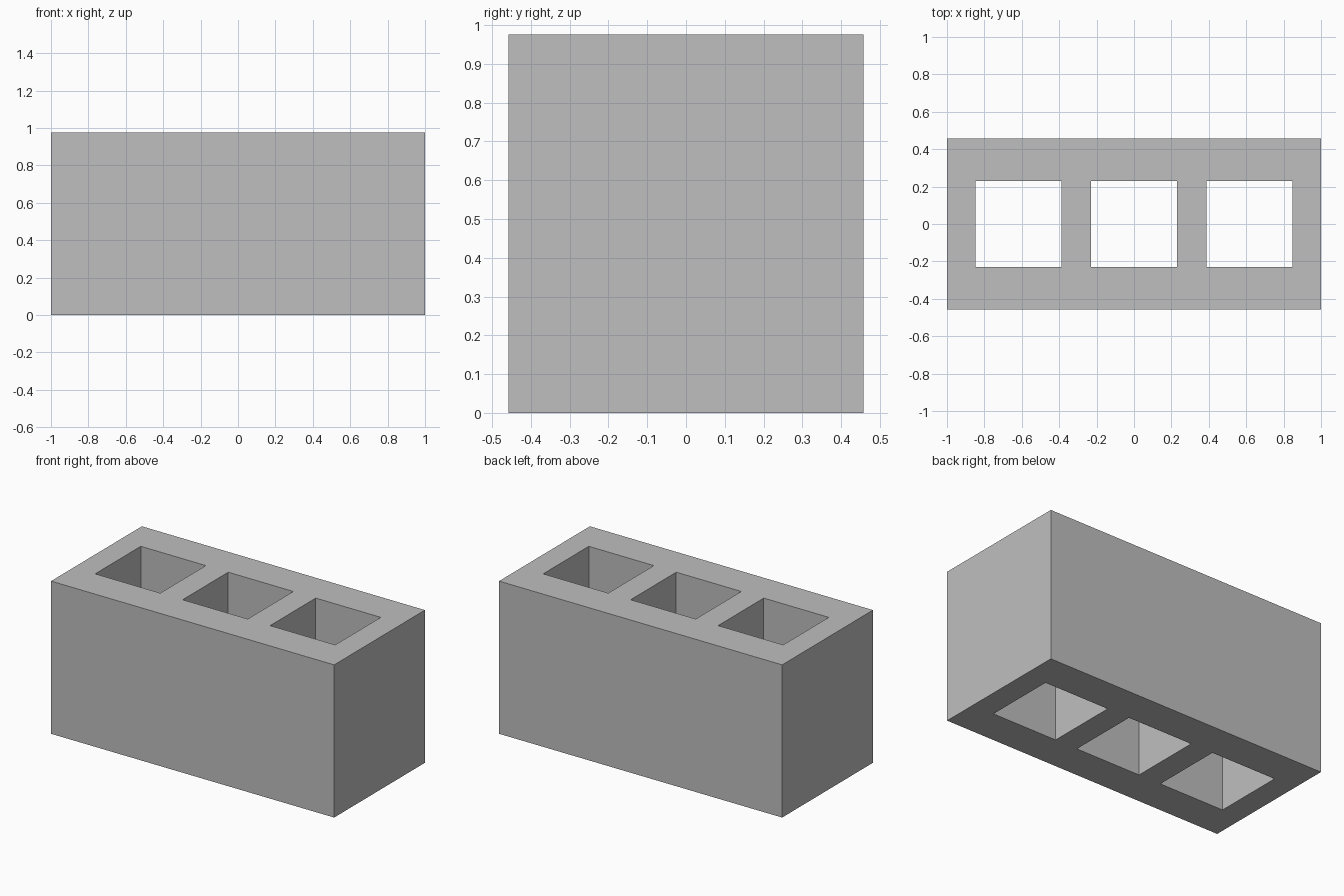
import bpy
import bmesh

cube = bpy.data.objects.get("Cube")
if cube:
    bpy.data.objects.remove(cube, do_unlink=True)

HEIGHT = 0.975
X_LINES = [-1, -0.848, -0.388, -0.23, 0.23, 0.388, 0.848, 1]
Y_LINES = [-0.458, -0.23, 0.23, 0.458]

# Concrete colour
concrete = bpy.data.materials.new("concrete grey")
concrete.use_nodes = True
grey = (0.52, 0.52, 0.52, 1)
concrete.diffuse_color = grey
concrete.node_tree.nodes["Principled BSDF"].inputs["Base Color"].default_value = grey

# Plan of the block: a grid of cells, leaving out the three square cores
bm = bmesh.new()
plan = [[bm.verts.new((x, y, 0)) for y in Y_LINES] for x in X_LINES]
for i in range(len(X_LINES) - 1):
    for j in range(len(Y_LINES) - 1):
        if j == 1 and i % 2 == 1:
            continue
        bm.faces.new((plan[i][j], plan[i + 1][j], plan[i + 1][j + 1], plan[i][j + 1]))

# Raise the plan to full height, keeping the underside
raised = bmesh.ops.extrude_face_region(bm, geom=bm.faces[:], use_keep_orig=True)
top_verts = [g for g in raised["geom"] if isinstance(g, bmesh.types.BMVert)]
bmesh.ops.translate(bm, verts=top_verts, vec=(0, 0, HEIGHT))
bmesh.ops.recalc_face_normals(bm, faces=bm.faces[:])

mesh = bpy.data.meshes.new("hollow_block")
bm.to_mesh(mesh)
bm.free()
mesh.materials.append(concrete)
block = bpy.data.objects.new("hollow_block", mesh)
bpy.context.collection.objects.link(block)
